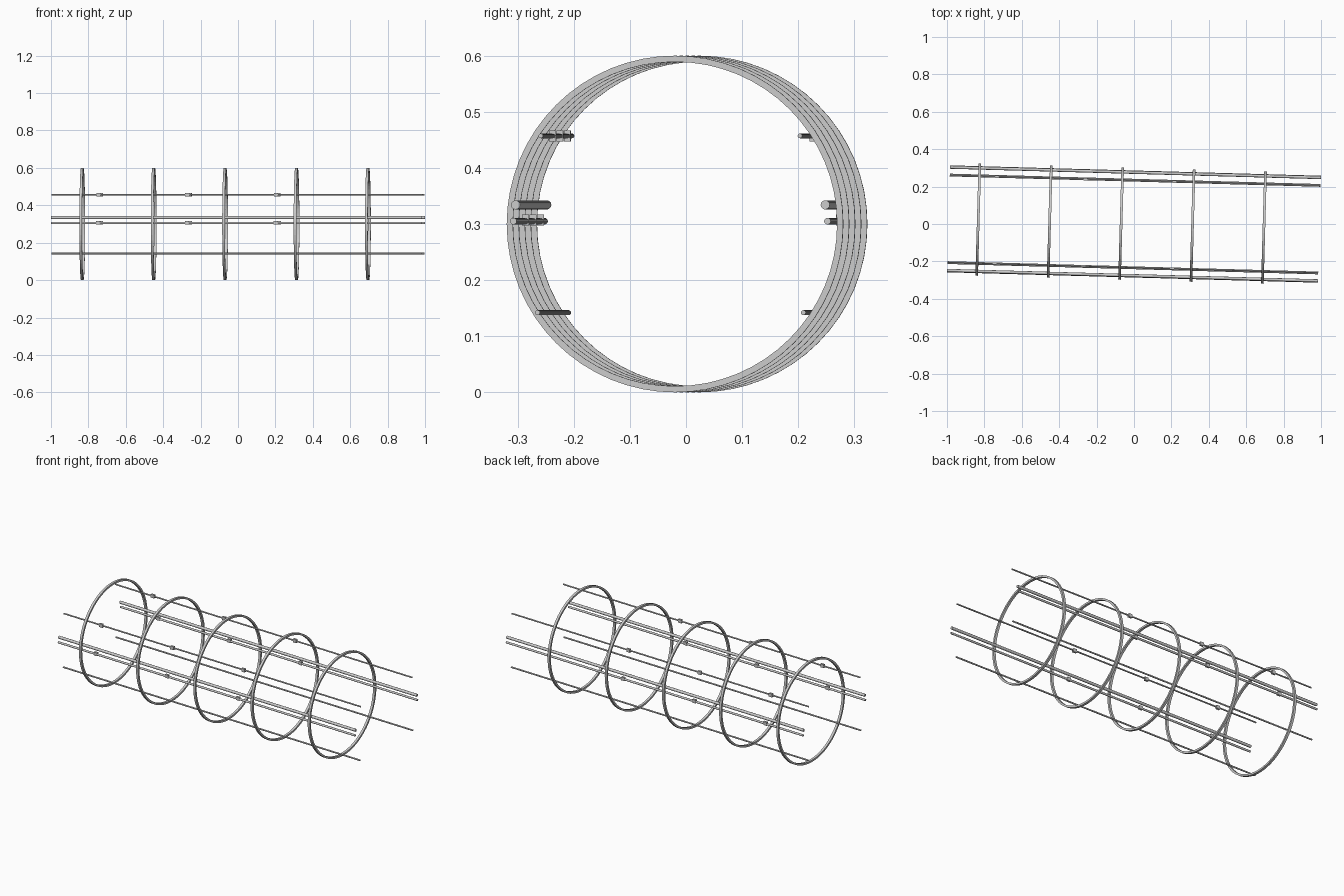
import bpy, bmesh, math
from mathutils import Matrix

if "Cube" in bpy.data.objects:
    bpy.data.objects.remove(bpy.data.objects["Cube"])

SKEW = Matrix.Rotation(-0.028, 4, 'Z')   # whole cage is turned slightly about z
MID_Z = 0.30

steel = bpy.data.materials.new("steel grey")
steel.diffuse_color = (0.6, 0.6, 0.6, 1)
steel.use_nodes = True
steel.node_tree.nodes["Principled BSDF"].inputs["Base Color"].default_value = steel.diffuse_color


def finish(bm, name, smooth=False):
    bmesh.ops.recalc_face_normals(bm, faces=bm.faces)
    bm.transform(SKEW)
    mesh = bpy.data.meshes.new(name)
    bm.to_mesh(mesh)
    bm.free()
    mesh.materials.append(steel)
    obj = bpy.data.objects.new(name, mesh)
    bpy.context.collection.objects.link(obj)
    if smooth:
        bpy.ops.object.select_all(action='DESELECT')
        obj.select_set(True)
        bpy.context.view_layer.objects.active = obj
        bpy.ops.object.shade_smooth_by_angle(angle=math.radians(40))


def hoop(name, x, outer=0.30, inner=0.289, width=0.014, steps=64):
    """Flat bar bent into a ring around the x axis."""
    bm = bmesh.new()
    loops = []
    for i in range(steps):
        a = 2 * math.pi * i / steps
        loops.append([bm.verts.new((x + dx, r * math.cos(a), MID_Z + r * math.sin(a)))
                      for dx, r in ((-width / 2, inner), (width / 2, inner),
                                    (width / 2, outer), (-width / 2, outer))])
    for i in range(steps):
        p, q = loops[i], loops[(i + 1) % steps]
        for k in range(4):
            m = (k + 1) % 4
            bm.faces.new((p[k], p[m], q[m], q[k]))
    finish(bm, name)


def rod(name, y, z, radius):
    """Straight bar running the length of the cage."""
    bm = bmesh.new()
    place = Matrix.Translation((0, y, z)) @ Matrix.Rotation(math.pi / 2, 4, 'Y')
    bmesh.ops.create_cone(bm, cap_ends=True, segments=12, radius1=radius,
                          radius2=radius, depth=1.984, matrix=place)
    finish(bm, name, smooth=True)


def clip(name, x, y, z):
    """Small block clamped on a rod."""
    bm = bmesh.new()
    place = Matrix.Translation((x, y, z)) @ Matrix.Diagonal((0.022, 0.012, 0.02, 1))
    bmesh.ops.create_cube(bm, size=1, matrix=place)
    finish(bm, name)


# Five hoops
for i in range(5):
    hoop(f"hoop_{i + 1}", -0.833 + 0.382 * i)

# Lengthwise rods and their clips, mirrored front and back
for side, s in (("front", -1), ("back", 1)):
    rod(f"{side}_main_rod", s * 0.276, 0.334, 0.0082)
    rod(f"{side}_second_rod", s * 0.280, 0.305, 0.006)
    rod(f"{side}_upper_rod", s * 0.231, 0.457, 0.0042)
    rod(f"{side}_lower_rod", s * 0.237, 0.142, 0.0045)
    for i in range(3):
        x = -0.74 + 0.475 * i
        clip(f"{side}_upper_clip_{i + 1}", x, s * 0.232, 0.457)
        clip(f"{side}_middle_clip_{i + 1}", x, s * 0.280, 0.307)
